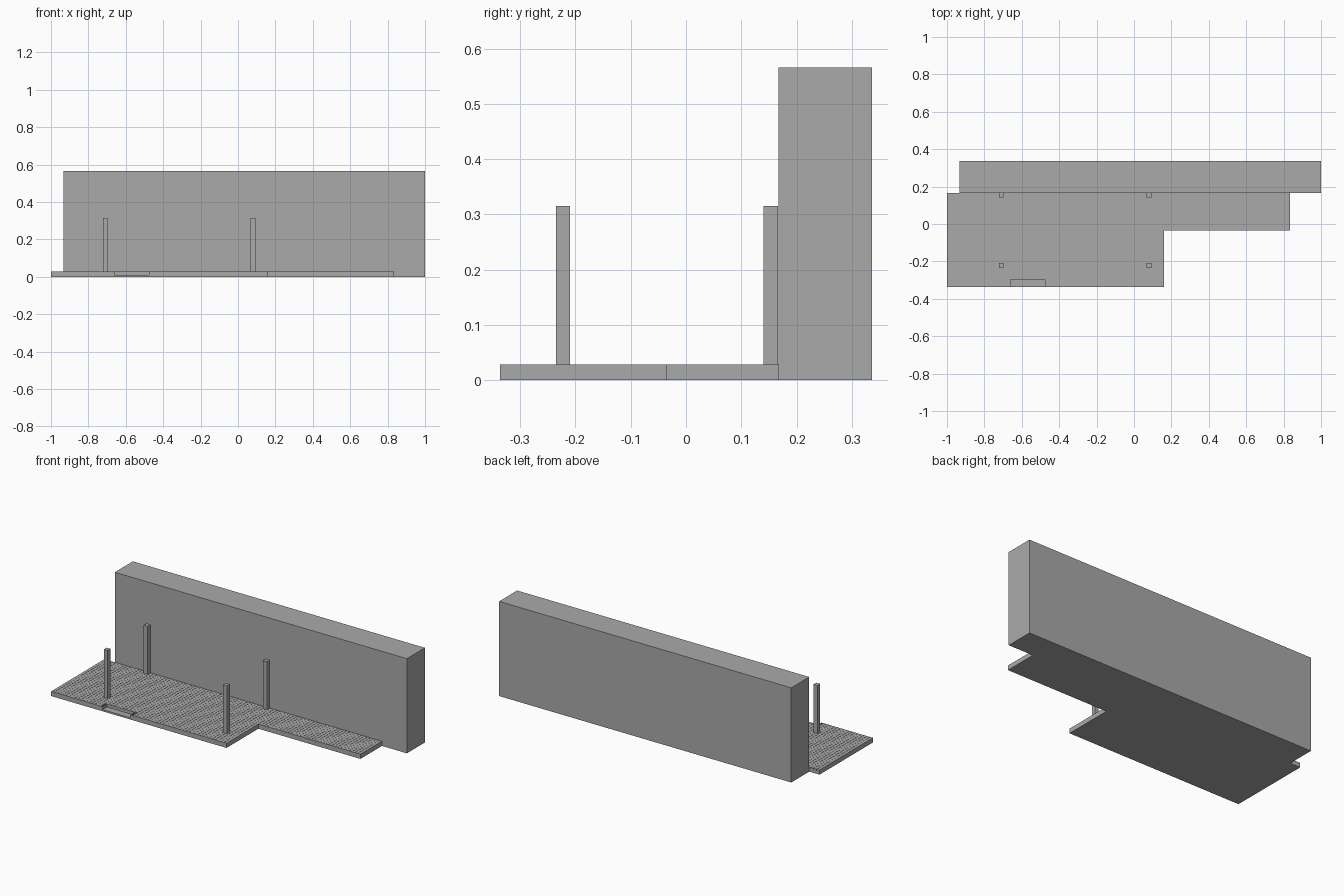
import bpy, bmesh

if "Cube" in bpy.data.objects:
    bpy.data.objects.remove(bpy.data.objects["Cube"])

grey = bpy.data.materials.new("plain_grey")
grey.diffuse_color = (0.4, 0.4, 0.4, 1)
grey.use_nodes = True
grey.node_tree.nodes["Principled BSDF"].inputs["Base Color"].default_value = grey.diffuse_color


def finish(name, bm):
    bmesh.ops.recalc_face_normals(bm, faces=bm.faces[:])
    mesh = bpy.data.meshes.new(name)
    bm.to_mesh(mesh)
    bm.free()
    mesh.materials.append(grey)
    obj = bpy.data.objects.new(name, mesh)
    bpy.context.collection.objects.link(obj)
    return obj


def add_box(bm, x0, x1, y0, y1, z0, z1):
    verts = bmesh.ops.create_cube(bm, size=1)["verts"]
    for v in verts:
        v.co = (x1 if v.co.x > 0 else x0,
                y1 if v.co.y > 0 else y0,
                z1 if v.co.z > 0 else z0)


def box(name, *bounds):
    bm = bmesh.new()
    add_box(bm, *bounds)
    return finish(name, bm)


def prism(name, outline, z0, z1):
    bm = bmesh.new()
    face = bm.faces.new([bm.verts.new((x, y, z0)) for x, y in outline])
    top = bmesh.ops.extrude_face_region(bm, geom=[face])["geom"]
    for v in top:
        if isinstance(v, bmesh.types.BMVert):
            v.co.z = z1
    return finish(name, bm)


# Main levels and extents
LEFT, MID, RIGHT = -1.0, 0.16, 0.835
FRONT, INNER, BACK = -0.337, -0.036, 0.167
NX0, NX1, NY = -0.66, -0.475, -0.296      # step notch
TOP, BASE, STEP = 0.028, 0.020, 0.010
RIM, PITCH, GAP = 0.003, 0.0193, 0.0012

# House wall
box("house_wall", -0.932, 1.0, BACK, 0.337, 0, 0.566)

# Solid deck frame with the notch for the step
prism("deck_frame", [(LEFT, FRONT), (NX0, FRONT), (NX0, NY), (NX1, NY),
                     (NX1, FRONT), (MID, FRONT), (MID, INNER),
                     (RIGHT, INNER), (RIGHT, BACK), (LEFT, BACK)], 0, BASE)

# Low step set into the front edge
box("front_step", NX0, NX1, FRONT, NY, 0, STEP)

# Rim boards closing the ends of the planks
bm = bmesh.new()
for x0, x1, y0, y1 in [
        (LEFT, NX0, FRONT, FRONT + RIM), (NX1, MID, FRONT, FRONT + RIM),
        (NX0 - RIM, NX1 + RIM, NY, NY + RIM),
        (NX0 - RIM, NX0, FRONT + RIM, NY), (NX1, NX1 + RIM, FRONT + RIM, NY),
        (MID, RIGHT, INNER, INNER + RIM)]:
    add_box(bm, x0, x1, y0, y1, BASE, TOP)
finish("rim_boards", bm)


# Planks running front to back, split by narrow gaps
def planks(name, x0, x1, y_front):
    bm = bmesh.new()
    count = round((x1 - x0) / PITCH)
    pitch = (x1 - x0 + GAP) / count
    for i in range(count):
        a = x0 + i * pitch
        b = a + pitch - GAP
        over_step = b > NX0 - RIM and a < NX1 + RIM
        add_box(bm, a, b, NY + RIM if over_step else y_front + RIM, BACK, BASE, TOP)
    finish(name, bm)


planks("main_deck_planks", LEFT, MID, FRONT)
planks("side_deck_planks", MID + GAP, RIGHT, INNER)

# Four posts
for side, x in (("left", -0.7095), ("right", 0.0795)):
    for place, y in (("front", -0.2225), ("back", 0.1535)):
        box(f"{place}_{side}_post", x - 0.0128, x + 0.0128,
            y - 0.0128, y + 0.0128, BASE, 0.315)
